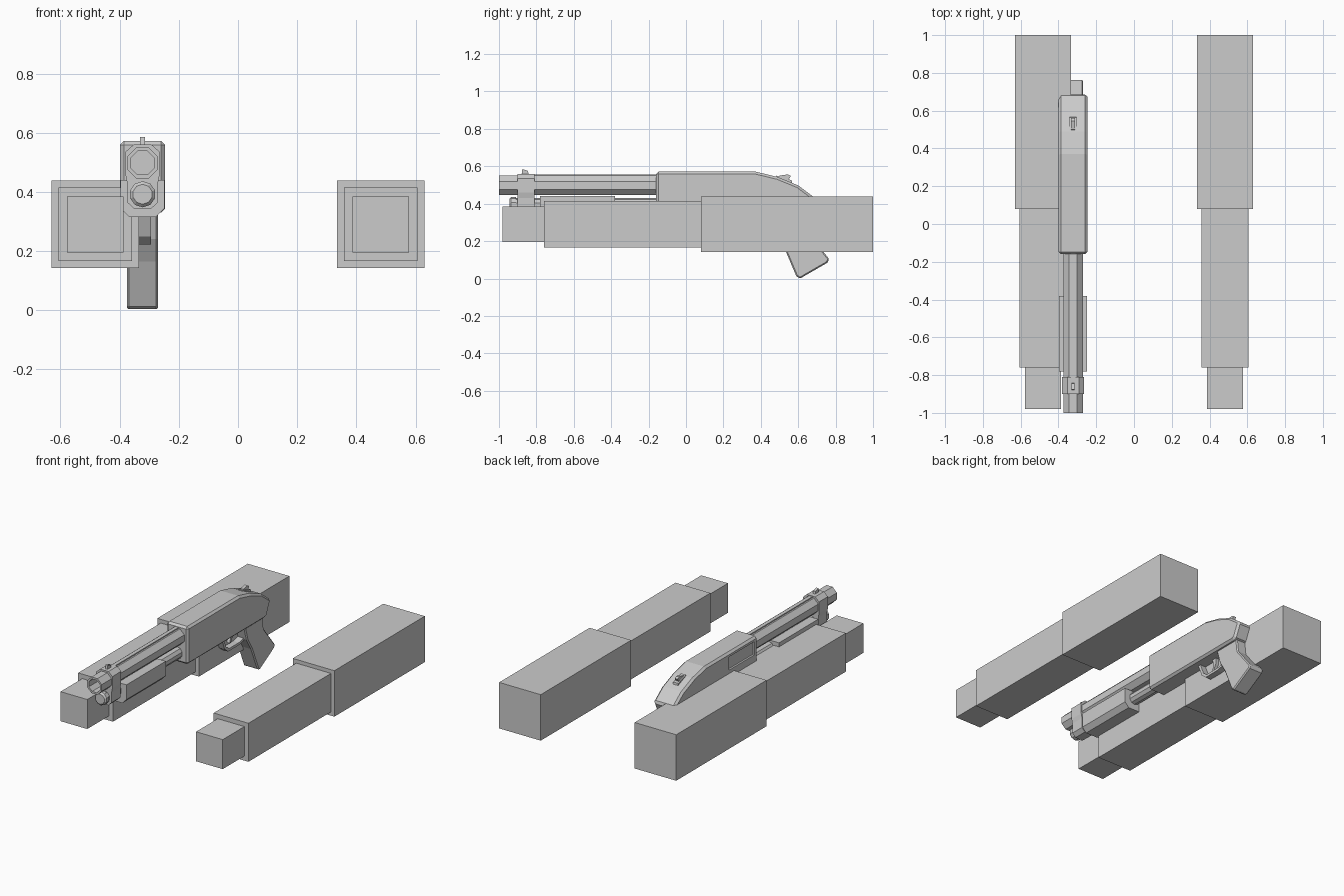
import bpy, bmesh, math
from mathutils import Vector

cube = bpy.data.objects.get("Cube")
if cube:
    bpy.data.objects.remove(cube, do_unlink=True)

grey = bpy.data.materials.new("plain_grey")
grey.use_nodes = True
grey.diffuse_color = (0.6, 0.6, 0.6, 1)
grey.node_tree.nodes["Principled BSDF"].inputs["Base Color"].default_value = (0.6, 0.6, 0.6, 1)

CX = -0.3225  # centre line of the gun


def finish(name, bm, bevel=0):
    bmesh.ops.recalc_face_normals(bm, faces=bm.faces)
    mesh = bpy.data.meshes.new(name)
    bm.to_mesh(mesh)
    bm.free()
    mesh.materials.append(grey)
    obj = bpy.data.objects.new(name, mesh)
    bpy.context.collection.objects.link(obj)
    if bevel:
        mod = obj.modifiers.new("chamfer", 'BEVEL')
        mod.width = bevel
        mod.segments = 1
        mod.angle_limit = math.radians(50)
    return obj


def extrude(name, points, offset, bevel=0):
    """Extrude a closed flat outline by an offset."""
    bm = bmesh.new()
    face = bm.faces.new([bm.verts.new(p) for p in points])
    moved = bmesh.ops.extrude_face_region(bm, geom=[face], use_keep_orig=True)["geom"]
    verts = [v for v in moved if isinstance(v, bmesh.types.BMVert)]
    bmesh.ops.translate(bm, verts=verts, vec=Vector(offset))
    return finish(name, bm, bevel)


def side_part(name, outline, half, bevel=0):
    """Side outline of (y, z) points, centred on the gun."""
    return extrude(name, [(CX - half, y, z) for y, z in outline], (2 * half, 0, 0), bevel)


def front_part(name, half_outline, y0, y1, bevel=0):
    """Mirrored front outline of (offset, z) points, extruded along y."""
    full = half_outline + [(-x, z) for x, z in reversed(half_outline)]
    return extrude(name, [(CX + x, y0, z) for x, z in full], (0, y1 - y0, 0), bevel)


def box(name, x0, x1, y0, y1, z0, z1):
    return extrude(name, [(x0, y0, z0), (x1, y0, z0), (x1, y0, z1), (x0, y0, z1)], (0, y1 - y0, 0))


def tube(name, z, sides, stations):
    """Loft (y, flat radius) rings around an axis along y."""
    bm = bmesh.new()
    rings = []
    for y, r in stations:
        r /= math.cos(math.pi / sides)
        angles = [math.tau * (i + 0.5) / sides for i in range(sides)]
        rings.append([bm.verts.new((CX + r * math.cos(a), y, z + r * math.sin(a))) for a in angles])
    for a, b in zip(rings, rings[1:]):
        for i in range(sides):
            j = (i + 1) % sides
            bm.faces.new((a[i], a[j], b[j], b[i]))
    bm.faces.new(rings[0])
    bm.faces.new(rings[-1])
    return finish(name, bm)


# Stepped arms on both sides
for side, sign in (("left", 1), ("right", -1)):
    for part, half, y0, y1 in (("upper_arm", 0.148, 0.08, 1), ("forearm", 0.124, -0.76, 0.08),
                               ("hand", 0.095, -0.98, -0.76)):
        c = 0.4825 * sign
        box(f"{side}_{part}", c - half, c + half, y0, y1, 0.29 - half, 0.29 + half)

# Receiver with a sloping back
receiver = side_part("receiver", [(-0.16, 0.33), (-0.16, 0.572), (0.37, 0.572), (0.49, 0.543),
                                  (0.6, 0.498), (0.69, 0.43), (0.65, 0.34), (0.63, 0.33)], 0.076, 0.013)

# Recessed ejection port on the right side
cutter = box("port_cutter", CX - 0.1, CX - 0.064, -0.13, 0.13, 0.46, 0.545)
cutter.hide_render = True
cut = receiver.modifiers.new("port", 'BOOLEAN')
cut.operation = 'DIFFERENCE'
cut.solver = 'EXACT'
cut.object = cutter
bpy.context.view_layer.objects.active = receiver
for mod in list(receiver.modifiers):
    bpy.ops.object.modifier_apply(modifier=mod.name)
bpy.data.objects.remove(cutter, do_unlink=True)

# Hollow barrel, top rib and magazine tube
tube("barrel", 0.498, 8, [(-0.15, 0.052), (-1, 0.052), (-1, 0.04), (-0.8, 0.04)])
box("barrel_rib", CX - 0.012, CX + 0.012, -0.9, -0.15, 0.545, 0.557)
tube("magazine_tube", 0.392, 10, [(-0.15, 0.037), (-0.91, 0.037), (-0.91, 0.042),
                                  (-0.935, 0.042), (-0.945, 0.032)])

# Sliding fore-end
front_part("fore_end", [(0.05, 0.44), (0.074, 0.44), (0.074, 0.345), (0.045, 0.315)], -0.78, -0.38)

# Clamp joining barrel and magazine, with the front sight
front_part("barrel_clamp", [(0.03, 0.56), (0.058, 0.535), (0.058, 0.46), (0.052, 0.43),
                            (0.052, 0.365), (0.028, 0.342)], -0.9, -0.81)
side_part("front_sight", [(-0.88, 0.55), (-0.875, 0.585), (-0.845, 0.575), (-0.84, 0.55)], 0.008)

# Safety switch on the slope
side_part("safety_base", [(0.48, 0.52), (0.485, 0.55), (0.565, 0.525), (0.57, 0.49)], 0.018)
side_part("safety_lever", [(0.485, 0.53), (0.5, 0.55), (0.545, 0.557), (0.56, 0.548),
                           (0.55, 0.53), (0.53, 0.51)], 0.01)

# Pistol grip
side_part("grip", [(0.45, 0.34), (0.48, 0.24), (0.525, 0.165), (0.59, 0.012), (0.61, 0.0),
                   (0.757, 0.085), (0.765, 0.105), (0.65, 0.25), (0.64, 0.34)], 0.053, 0.007)

# Trigger guard and trigger
side_part("trigger_guard", [(0.25, 0.335), (0.285, 0.25), (0.32, 0.222), (0.43, 0.222), (0.51, 0.24),
                            (0.51, 0.255), (0.43, 0.238), (0.33, 0.238), (0.3, 0.26), (0.27, 0.335)], 0.028)
side_part("trigger", [(0.36, 0.335), (0.375, 0.29), (0.36, 0.255), (0.372, 0.252),
                      (0.395, 0.29), (0.395, 0.335)], 0.01)
